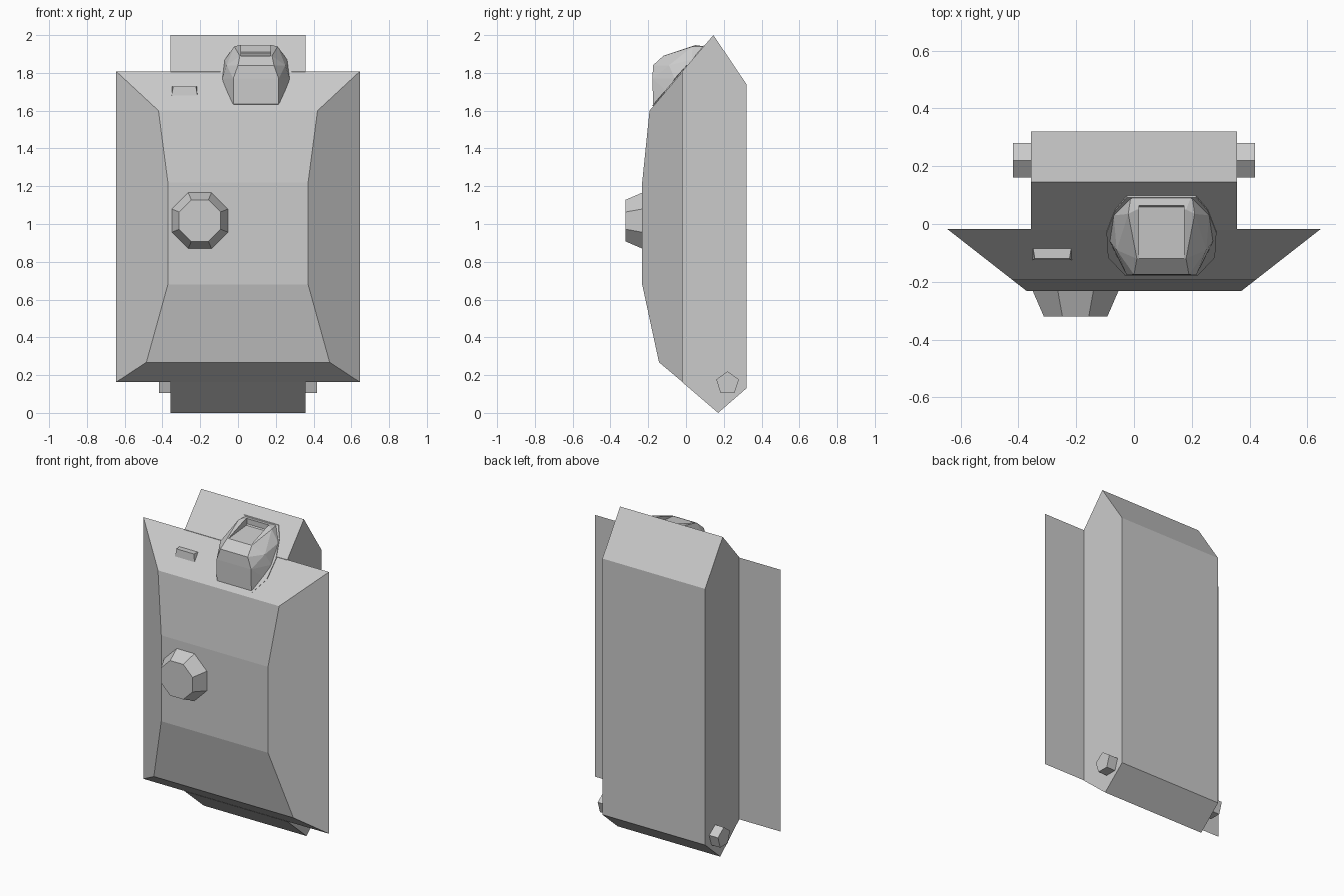
import bpy, bmesh, math

if "Cube" in bpy.data.objects:
    bpy.data.objects.remove(bpy.data.objects["Cube"])


def solid(name, points):
    """Faceted convex part spanning the given points."""
    bm = bmesh.new()
    for p in points:
        bm.verts.new(p)
    bmesh.ops.convex_hull(bm, input=bm.verts[:])
    loose = [v for v in bm.verts if not v.link_faces]
    bmesh.ops.delete(bm, geom=loose, context='VERTS')
    bmesh.ops.dissolve_limit(bm, angle_limit=math.radians(1.5),
                             verts=bm.verts[:], edges=bm.edges[:])
    bmesh.ops.recalc_face_normals(bm, faces=bm.faces[:])
    mesh = bpy.data.meshes.new(name)
    bm.to_mesh(mesh)
    bm.free()
    ob = bpy.data.objects.new(name, mesh)
    bpy.context.collection.objects.link(ob)
    return ob


def mirrored(points, cx=0):
    """Both sides of (half width, y, z) points about x = cx."""
    return [(cx + s * w, y, z) for w, y, z in points for s in (-1, 1)]


def ring(n, r, start):
    return [(r * math.cos(start + i * math.tau / n),
             r * math.sin(start + i * math.tau / n)) for i in range(n)]


# Lower hull: narrow tub, extruded side profile
tub = [(0.145, 2.0), (0.32, 1.74), (0.32, 0.13),
       (0.17, 0.0), (-0.02, 0.163), (-0.02, 1.808)]
solid("lower_hull", mirrored([(0.357, y, z) for y, z in tub]))

# Upper hull: wide base with inward-sloping sides
deck = [(-0.018, 0.163), (-0.018, 1.808), (-0.143, 0.268),
        (-0.232, 0.68), (-0.232, 1.22), (-0.193, 1.6)]
solid("upper_hull", mirrored([(0.645 + (y + 0.018) * 1.28, y, z) for y, z in deck]))

# Tapered eight-sided hatch
a = math.pi / 8
hatch = [(-0.202 + x, -0.22, 1.018 + z) for x, z in ring(8, 0.166, a)]
hatch += [(-0.202 + x, -0.32, 1.018 + z) for x, z in ring(8, 0.119, a)]
solid("hatch", hatch)

# Five-sided axle stubs
for side, label in ((-1, "left"), (1, "right")):
    solid("axle_stub_" + label,
          [(side * w, 0.22 + y, 0.157 + z)
           for w in (0.34, 0.418) for y, z in ring(5, 0.063, math.pi / 2)])

# Vision block on the sloping plate
solid("vision_block", mirrored(
    [(0.068, -0.07, 1.728), (0.06, -0.12, 1.728), (0.068, -0.125, 1.68),
     (0.068, -0.07, 1.68)], -0.283))


def slope_y(z):
    return -0.018 + (z - 1.808) * 0.85


# Thin flange around the gun housing
CX = 0.095
outline = [(0.125, 1.625), (0.185, 1.70), (0.19, 1.80), (0.16, 1.89), (0.12, 1.945)]
solid("housing_flange", mirrored(
    [(w, slope_y(z) + d, z) for w, z in outline for d in (0.02, -0.006)], CX))

# Gun housing: faceted bulge on the sloping plate
housing = solid("gun_housing", mirrored([
    (0.12, -0.175, 1.635), (0.12, -0.177, 1.77), (0.095, -0.175, 1.84),
    (0.085, -0.12, 1.89), (0.085, 0.05, 1.947), (0.115, 0.035, 1.94),
    (0.105, 0.1, 1.94), (0.165, 0.03, 1.87), (0.178, -0.06, 1.77),
    (0.16, -0.10, 1.70), (0.155, -0.09, 1.84), (0.12, -0.14, 1.62)], CX))

# Recess cut in the top of the housing
cutter = solid("recess_cutter", mirrored(
    [(0.078, -0.12, 1.888), (0.078, 0.064, 1.905),
     (0.078, 0.064, 2.05), (0.078, -0.12, 2.05)], CX))
cutter.hide_render = True
cutter.hide_set(True)
mod = housing.modifiers.new("recess", 'BOOLEAN')
mod.operation = 'DIFFERENCE'
mod.solver = 'EXACT'
mod.object = cutter
